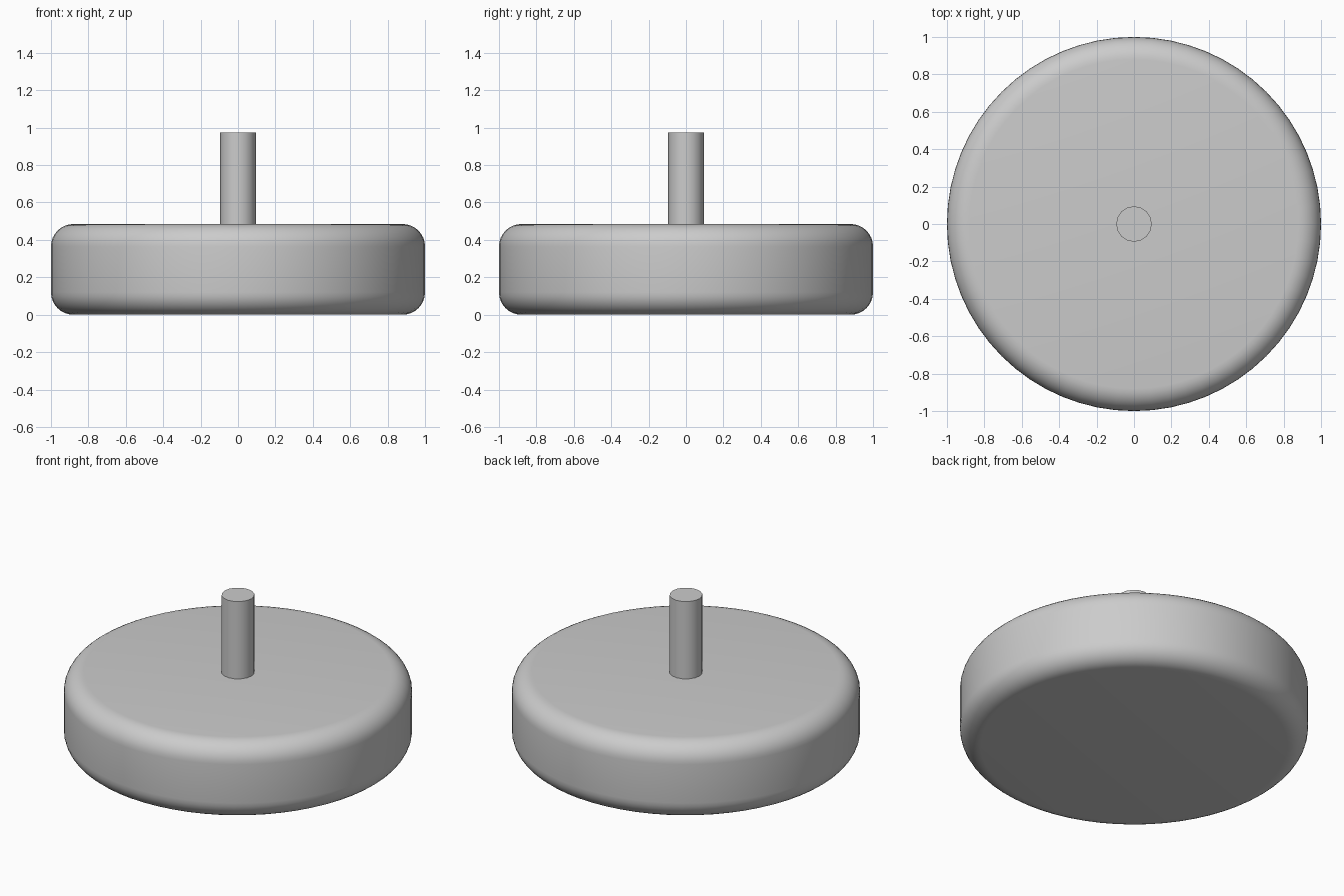
import bpy
import math

cube = bpy.data.objects.get("Cube")
if cube:
    bpy.data.objects.remove(cube, do_unlink=True)

grey = bpy.data.materials.new("plain_grey")
grey.use_nodes = True
colour = (0.6, 0.6, 0.6, 1)
grey.diffuse_color = colour
grey.node_tree.nodes["Principled BSDF"].inputs["Base Color"].default_value = colour


def cylinder(name, radius, bottom, top, sides, rounding=0):
    """Upright cylinder on the centre axis, with optionally rounded rims."""
    bpy.ops.mesh.primitive_cylinder_add(
        vertices=sides, radius=radius, depth=top - bottom,
        location=(0, 0, (top + bottom) / 2))
    part = bpy.context.object
    part.name = name
    part.data.materials.append(grey)
    if rounding:
        bevel = part.modifiers.new("rounded_rims", "BEVEL")
        bevel.width = rounding
        bevel.segments = 8
        bevel.limit_method = "ANGLE"
        bevel.angle_limit = math.radians(40)
        bpy.ops.object.modifier_apply(modifier=bevel.name)
    bpy.ops.object.shade_smooth_by_angle(angle=math.radians(30))
    return part


# Thick round base with soft rims
cylinder("base_disc", 1.0, 0, 0.485, 64, rounding=0.12)

# Thin central post, sunk slightly into the base
cylinder("centre_post", 0.095, 0.45, 0.975, 16)
